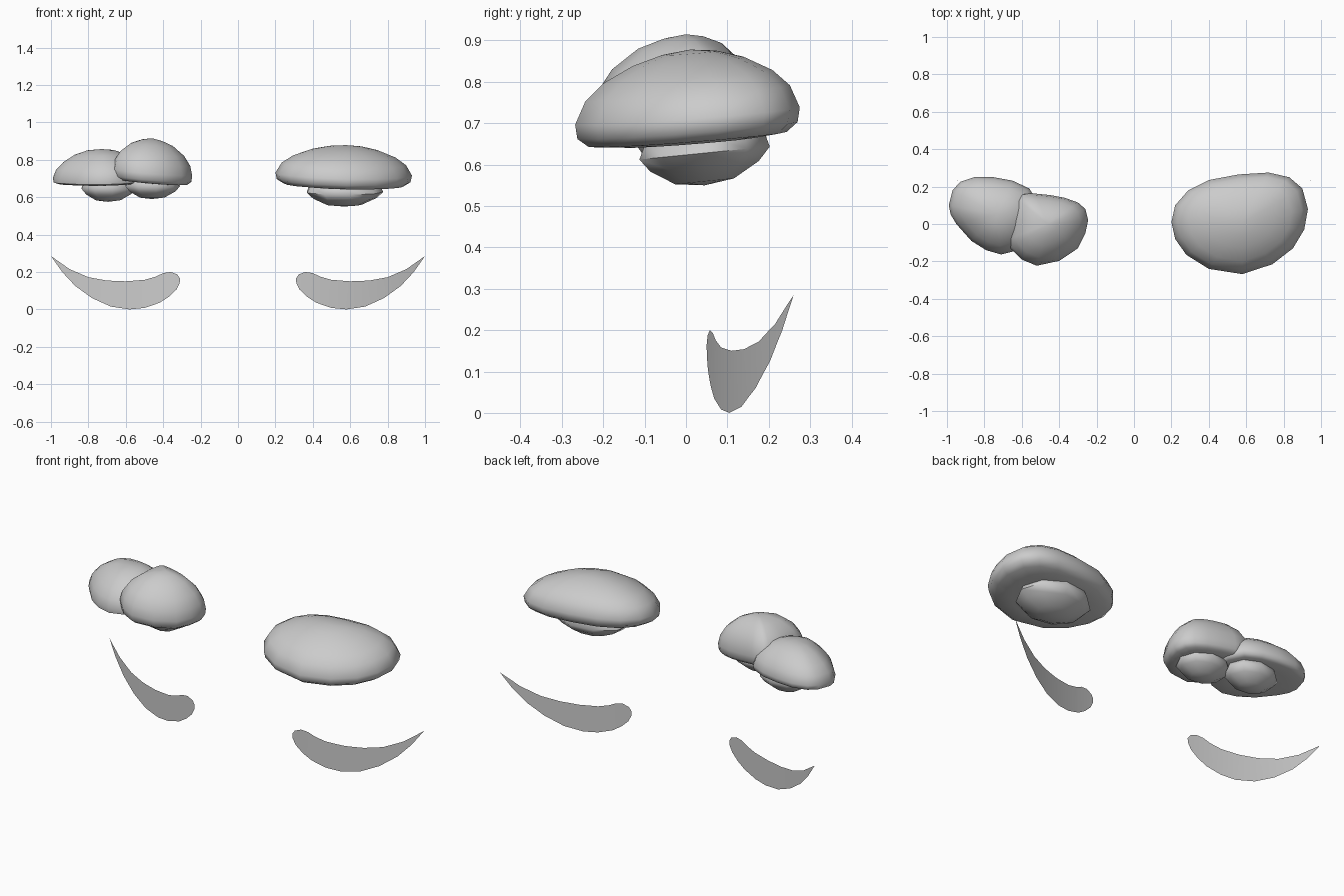
import bpy, bmesh, math

if "Cube" in bpy.data.objects:
    bpy.data.objects.remove(bpy.data.objects["Cube"])


def finish(bm, name, angle=60):
    bmesh.ops.recalc_face_normals(bm, faces=bm.faces[:])
    me = bpy.data.meshes.new(name)
    bm.to_mesh(me)
    bm.free()
    ob = bpy.data.objects.new(name, me)
    bpy.context.collection.objects.link(ob)
    bpy.ops.object.select_all(action='DESELECT')
    ob.select_set(True)
    bpy.context.view_layer.objects.active = ob
    bpy.ops.object.shade_smooth_by_angle(angle=math.radians(angle))
    return ob


def loft(name, outline, centre, rings, top, bottom, tilt=(0, 0)):
    """Closed lump: outline scaled about a centre at each (scale, z), capped by two poles."""
    bm = bmesh.new()
    cx, cy = centre
    loops = []
    for s, z in rings:
        loops.append([bm.verts.new((cx + (x - cx) * s, cy + (y - cy) * s,
                      z + s * ((x - cx) * tilt[0] + (y - cy) * tilt[1]))) for x, y in outline])
    n = len(outline)
    for a, b in zip(loops, loops[1:]):
        for i in range(n):
            j = (i + 1) % n
            bm.faces.new((a[i], a[j], b[j], b[i]))
    for loop, z in ((loops[0], top), (loops[-1], bottom)):
        pole = bm.verts.new((cx, cy, z))
        for i in range(n):
            bm.faces.new((loop[i], loop[(i + 1) % n], pole))
    return finish(bm, name)


def stem(name, cx, cy, rx, ry, z0, z1, tilt):
    h = z1 - z0
    ring = [(cx + rx * math.cos(math.tau * i / 9), cy + ry * math.sin(math.tau * i / 9))
            for i in range(9)]
    loft(name, ring, (cx, cy), [(0.9, z1), (1, z0 + 0.65 * h), (0.83, z0 + 0.38 * h),
         (0.45, z0 + 0.08 * h)], z1 + 0.03, z0, tilt)


# Large cap on the right
big = [(.2, .01), (.22, .1), (.29, .18), (.4, .235), (.56, .265), (.72, .275), (.83, .25),
       (.9, .19), (.93, .08), (.91, -.03), (.85, -.13), (.74, -.215), (.58, -.268),
       (.4, -.24), (.28, -.165), (.22, -.08)]
loft("large_cap", big, (.58, .01),
     [(.25, .87), (.5, .85), (.75, .815), (.91, .775), (1, .72), (.98, .685), (.88, .663),
      (.6, .655)], .878, .655, (-.03, .085))
stem("large_cap_underside", .567, .045, .21, .16, .55, .67, (0, .1))

# Rear small cap on the left
rear = [(-.99, .1), (-.97, .18), (-.93, .225), (-.85, .252), (-.75, .25), (-.65, .232),
        (-.56, .19), (-.51, .11), (-.5, .02), (-.54, -.07), (-.62, -.14), (-.71, -.163),
        (-.79, -.14), (-.87, -.09), (-.95, 0), (-.98, .05)]
loft("rear_small_cap", rear, (-.73, .05),
     [(.3, .85), (.55, .828), (.78, .79), (.93, .75), (1, .705), (.98, .68), (.88, .672),
      (.6, .668)], .857, .668, (.02, .06))
stem("rear_cap_underside", -.695, .085, .15, .115, .575, .685, (0, .06))

# Front small cap on the left
fore = [(-.67, -.08), (-.66, .03), (-.63, .14), (-.6, .165), (-.53, .163), (-.45, .155),
        (-.37, .14), (-.3, .115), (-.26, .08), (-.245, .02), (-.26, -.05), (-.3, -.13),
        (-.4, -.197), (-.52, -.223), (-.6, -.19), (-.66, -.13)]
loft("front_small_cap", fore, (-.46, 0),
     [(.25, .905), (.52, .883), (.8, .835), (.95, .785), (1, .735), (.98, .7), (.88, .682),
      (.6, .678)], .915, .678, (-.09, .05))
stem("front_cap_underside", -.46, -.01, .15, .115, .59, .695, (0, .06))

# Curved crescent sheets, one per side
crescent = [(1, .285), (.9, .215), (.8, .172), (.7, .154), (.6, .15), (.5, .158), (.44, .175),
            (.4, .194), (.36, .2), (.325, .187), (.31, .165), (.312, .14), (.33, .105),
            (.37, .067), (.42, .035), (.5, .008), (.58, 0), (.68, .015), (.78, .06),
            (.87, .125), (.94, .2)]
for side, name in ((1, "right_crescent"), (-1, "left_crescent")):
    bm = bmesh.new()
    bm.faces.new([bm.verts.new((x, 0, z)) for x, z in crescent])
    # Slice into vertical strips so the sheet can bend
    for i in range(1, 16):
        bmesh.ops.bisect_plane(bm, geom=bm.verts[:] + bm.edges[:] + bm.faces[:],
                               plane_co=(.305 + .0434 * i, 0, 0), plane_no=(1, 0, 0))
    for v in bm.verts:
        d = v.co.x - .31
        v.co.y = .05 + .139 * d + .24 * d * d
        v.co.x *= side
    finish(bm, name)
